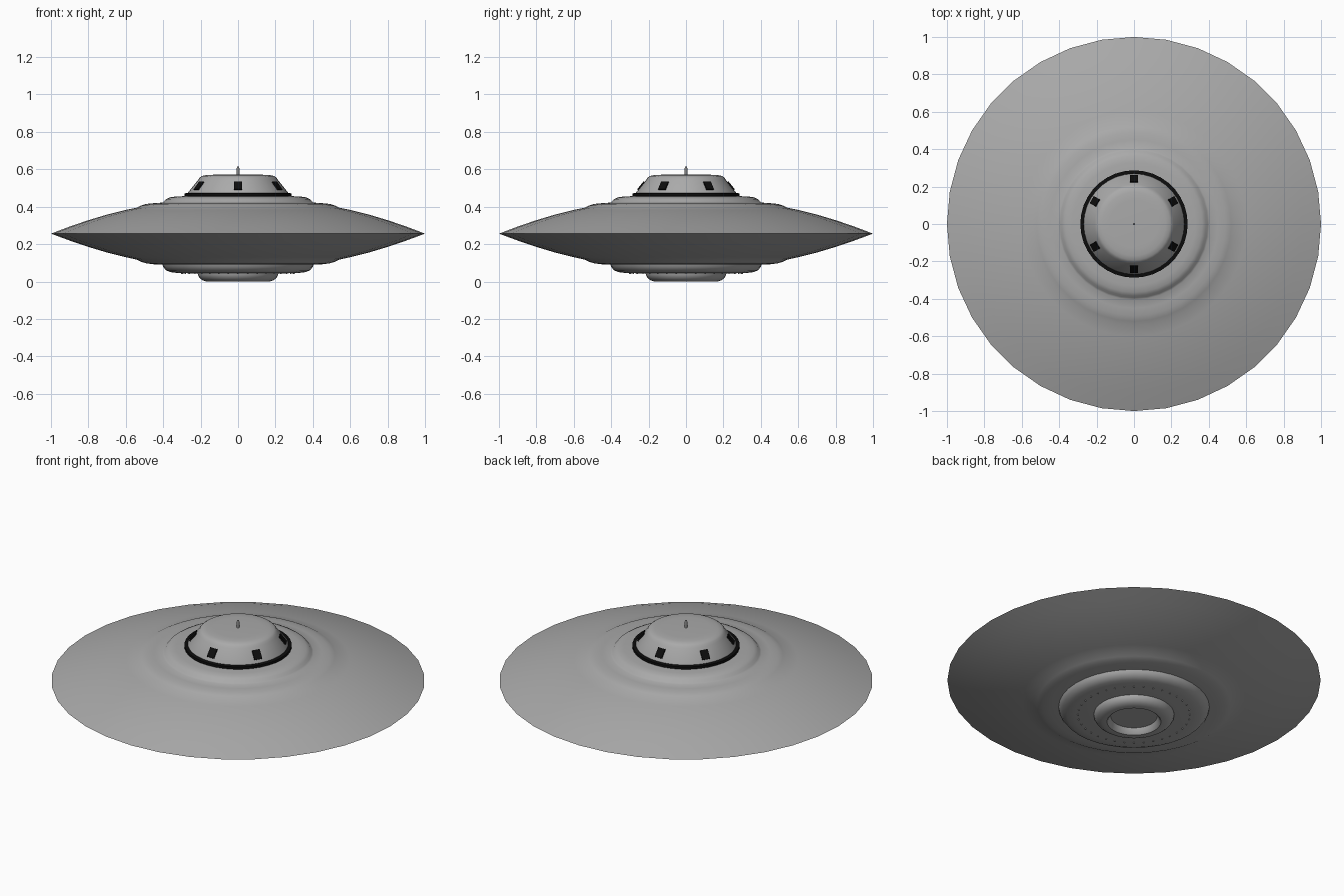
import bpy, bmesh, math
from mathutils import Matrix, Vector

cube = bpy.data.objects.get("Cube")
if cube:
    bpy.data.objects.remove(cube, do_unlink=True)


def material(name, value):
    m = bpy.data.materials.new(name)
    m.use_nodes = True
    m.diffuse_color = (value, value, value, 1)
    m.node_tree.nodes["Principled BSDF"].inputs["Base Color"].default_value = m.diffuse_color
    return m


grey = material("hull grey", 0.4)
black = material("black", 0.004)


def finish(name, bm, mat, angle=35):
    bmesh.ops.recalc_face_normals(bm, faces=bm.faces)
    mesh = bpy.data.meshes.new(name)
    bm.to_mesh(mesh)
    bm.free()
    mesh.materials.append(mat)
    ob = bpy.data.objects.new(name, mesh)
    bpy.context.collection.objects.link(ob)
    bpy.ops.object.select_all(action='DESELECT')
    ob.select_set(True)
    bpy.context.view_layer.objects.active = ob
    bpy.ops.object.shade_smooth_by_angle(angle=math.radians(angle))
    return ob


def lathe(name, profile, mat, sides=36, closed=False, angle=35):
    """Revolve a (radius, height) profile about the z axis."""
    bm = bmesh.new()
    verts = [bm.verts.new((r, 0, z)) for r, z in profile]
    edges = [bm.edges.new(pair) for pair in zip(verts, verts[1:])]
    if closed:
        edges.append(bm.edges.new((verts[-1], verts[0])))
    bmesh.ops.spin(bm, geom=verts + edges, cent=(0, 0, 0), axis=(0, 0, 1),
                   angle=math.tau, steps=sides, use_merge=True)
    bmesh.ops.remove_doubles(bm, verts=bm.verts, dist=0.0001)
    return finish(name, bm, mat, angle)


# Lens-shaped hull, upper and lower shells with soft steps
lathe("upper_hull", [(1, .256), (.9, .294), (.8, .328), (.7, .358), (.6, .383), (.54, .395),
                     (.52, .406), (.49, .415), (.45, .419), (.405, .422), (.395, .428),
                     (.385, .44), (.365, .45), (.33, .455), (.26, .457)], grey, angle=60)
lathe("lower_hull", [(1, .256), (.9, .219), (.8, .185), (.7, .155), (.6, .13), (.54, .117),
                     (.52, .106), (.49, .097), (.45, .092), (.40, .09)], grey, angle=60)

# Stepped underside and hollow landing ring
lathe("belly_step", [(.405, .092), (.40, .078), (.385, .06), (.36, .05), (.32, .045),
                     (.20, .043)], grey, angle=60)
lathe("bottom_ring", [(.216, .045), (.214, .034), (.205, .018), (.19, .007), (.17, 0),
                      (.145, 0), (.138, .005), (.125, .034), (0, .034)], grey)

# Cabin with sloping wall, rounded shoulder and flat roof
lathe("cabin", [(.275, .457), (.272, .47), (.212, .545), (.205, .556), (.193, .564),
                (.17, .569), (.13, .571), (0, .571)], grey)
lathe("cabin_base_band", [(.268, .457), (.287, .457), (.287, .471), (.268, .474)],
      black, closed=True)

# Antenna on the roof
lathe("antenna", [(.007, .568), (.007, .605), (.005, .613), (0, .616)], grey, sides=12)

# Six windows lying on the sloping cabin wall
bm = bmesh.new()
slope = Vector((.075, .06)).normalized()
for i in range(6):
    turn = Matrix.Rotation(math.radians(60 * i - 90), 4, 'Z')
    lean = Matrix.Rotation(math.atan2(slope.x, slope.y) - math.pi / 2, 4, 'Y')
    lean = Matrix.Rotation(-math.atan2(.06, .075), 4, 'Y')
    place = Matrix.Translation((.241, 0, .512))
    size = Matrix.Diagonal((.008, .044, .054, 1))
    bmesh.ops.create_cube(bm, size=1, matrix=turn @ place @ lean @ size)
finish("cabin_windows", bm, black)

# Circle of tiny rivets under the belly
bm = bmesh.new()
for i in range(36):
    a = math.tau * i / 36
    bmesh.ops.create_icosphere(bm, subdivisions=1, radius=.005, matrix=Matrix.Translation(
        (.3 * math.cos(a), .3 * math.sin(a), .044)))
finish("belly_rivets", bm, grey)
